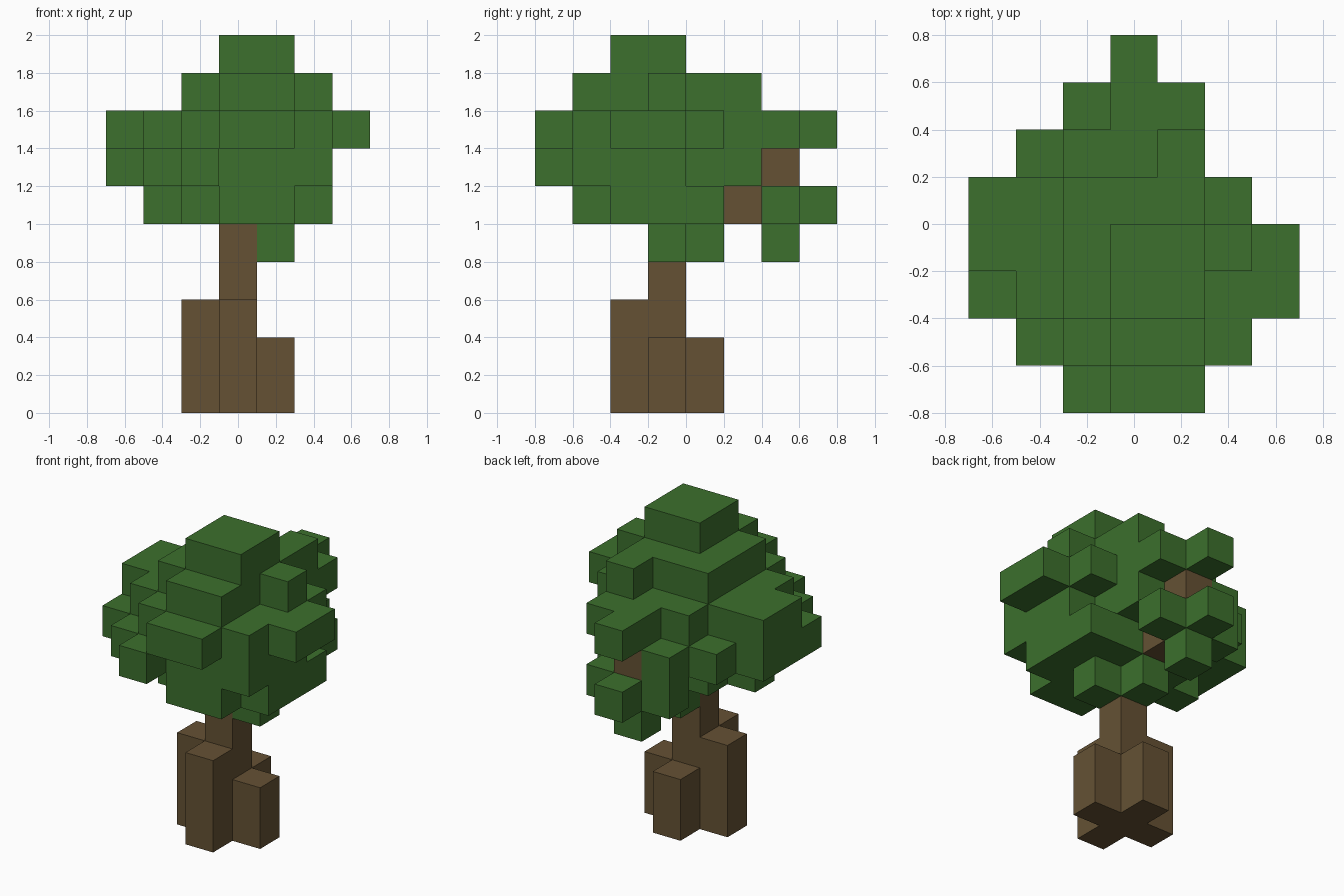
import bpy
import bmesh
from mathutils import Vector

cube = bpy.data.objects.get("Cube")
if cube:
    bpy.data.objects.remove(cube, do_unlink=True)

SIZE = 0.2

# Layers from ground to crown; rows run back to front, columns left to right.
# T = trunk, B = branch, L = leaves
E = "......."
ROOT = [E, E, E, "...T...", "..TTT..", "...T...", E, E]
LAYERS = [
    ROOT,
    ROOT,
    [E, E, E, E, "..TT...", "...T...", E, E],
    [E, E, E, E, "...T...", E, E, E],
    [E, "...L...", E, "...L...", "...TL..", E, E, E],
    ["...L...", "..LLL..", "...B...", "..LLLL.",
     ".LLTLL.", "..LLLL.", "...LL..", E],
    [E, "..LB...", ".LLLL..", "LLLLL..",
     "LLLLLL.", "LLLLLL.", ".LLLLL.", "..L...."],
    ["...L...", "...LL..", "..LLL..", "LLLLLL.",
     "LLLLLLL", ".LLLLLL", "..LLLL.", "...LL.."],
    [E, E, "....L..", "..LLL..",
     "..LLLL.", "..LLL..", "...LL..", E],
    [E, E, E, E, "...LL..", "...LL..", E, E],
]

cells = {}
for k, layer in enumerate(LAYERS):
    for r, row in enumerate(layer):
        for u, kind in enumerate(row):
            if kind != ".":
                cells[(u, len(layer) - 1 - r, k)] = kind


def make_material(name, color):
    mat = bpy.data.materials.new(name)
    mat.use_nodes = True
    mat.diffuse_color = color
    bsdf = mat.node_tree.nodes["Principled BSDF"]
    bsdf.inputs["Base Color"].default_value = color
    bsdf.inputs["Roughness"].default_value = 1.0
    return mat


def build_blocks(name, kind, mat):
    """Skin all blocks of one kind, leaving out faces hidden by neighbours."""
    bm = bmesh.new()
    for cell, cell_kind in cells.items():
        if cell_kind != kind:
            continue
        center = Vector((cell[0] - 3, cell[1] - 3.5, cell[2] + 0.5)) * SIZE
        for axis in range(3):
            for sign in (-1, 1):
                near = list(cell)
                near[axis] += sign
                if tuple(near) in cells:
                    continue
                n, a, b = Vector(), Vector(), Vector()
                n[axis] = sign
                a[(axis + 1) % 3] = 1
                b = n.cross(a)
                corners = (n - a - b, n + a - b, n + a + b, n - a + b)
                bm.faces.new([bm.verts.new(center + c * SIZE / 2) for c in corners])
    bmesh.ops.remove_doubles(bm, verts=bm.verts, dist=SIZE / 100)
    mesh = bpy.data.meshes.new(name)
    bm.to_mesh(mesh)
    bm.free()
    mesh.materials.append(mat)
    obj = bpy.data.objects.new(name, mesh)
    bpy.context.collection.objects.link(obj)
    return obj


bark = make_material("bark_brown", (0.130, 0.083, 0.034, 1))
leaf = make_material("leaf_green", (0.045, 0.162, 0.026, 1))

build_blocks("trunk", "T", bark)
build_blocks("branch", "B", bark)
build_blocks("foliage", "L", leaf)
